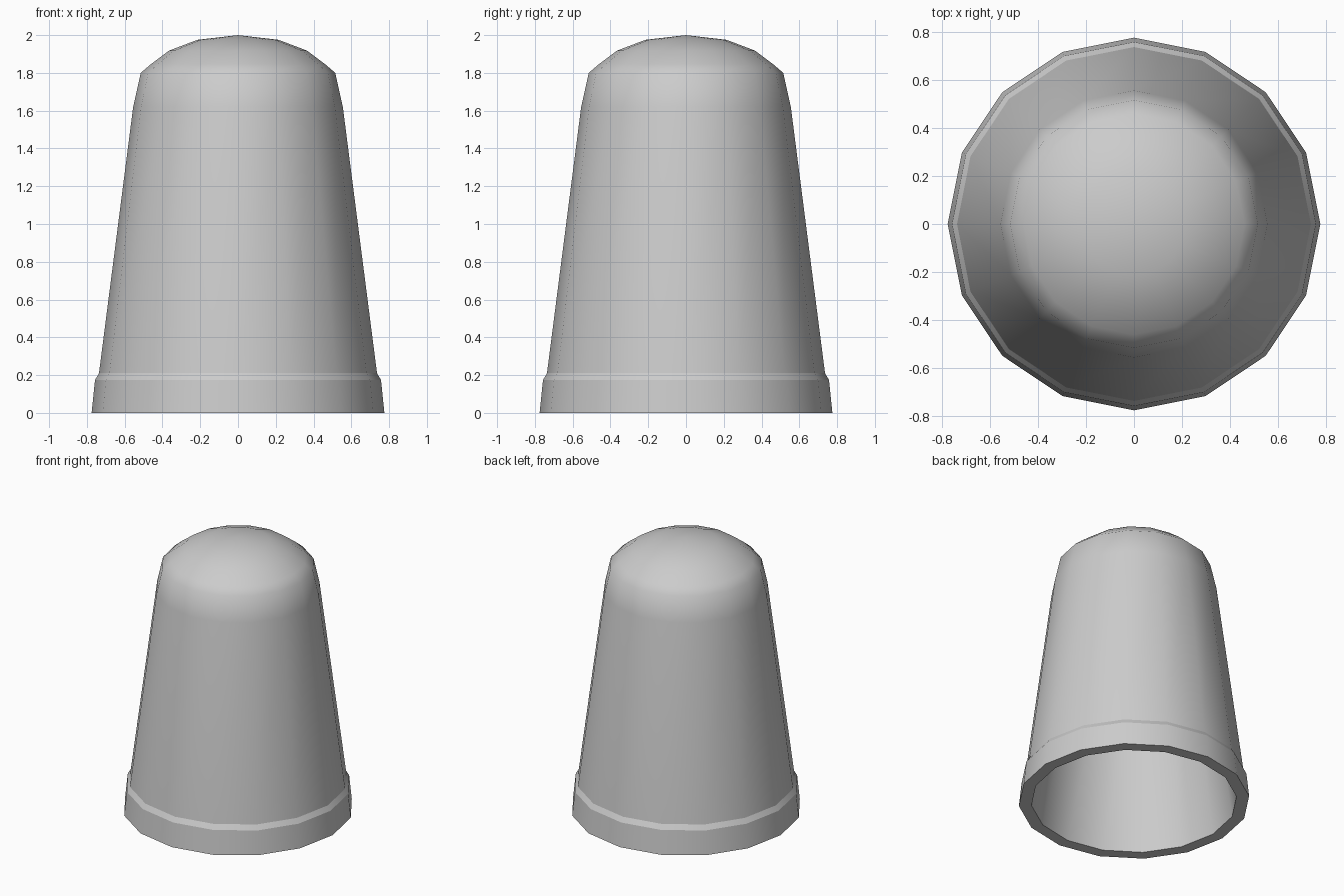
import bpy
import bmesh
import math

SIDES = 16
cube = bpy.data.objects.get("Cube")
if cube:
    bpy.data.objects.remove(cube, do_unlink=True)

# Single metal colour
metal = bpy.data.materials.new("grey metal")
metal.use_nodes = True
GREY = (0.6, 0.6, 0.6, 1)
metal.diffuse_color = GREY
metal.node_tree.nodes["Principled BSDF"].inputs["Base Color"].default_value = GREY

# Profile (radius, height, crease) from inner crown, down inside, round the rim and up
profile = [
    (0, 1.92, False), (0.2, 1.9, False), (0.34, 1.84, False), (0.44, 1.76, False),
    (0.475, 1.6, False), (0.69, 0, True),
    (0.775, 0, True), (0.757, 0.175, True), (0.736, 0.21, True),
    (0.555, 1.62, False), (0.515, 1.8, False), (0.46, 1.847, False),
    (0.365, 1.918, False), (0.215, 1.975, False), (0, 2, False),
]

# Lathe the profile into a closed shell
bm = bmesh.new()
rings = []
for radius, height, crease in profile:
    count = SIDES if radius else 1
    rings.append([bm.verts.new((radius * math.cos(math.tau * i / SIDES),
                                radius * math.sin(math.tau * i / SIDES), height))
                  for i in range(count)])

for low, high in zip(rings, rings[1:]):
    for i in range(SIDES):
        j = (i + 1) % SIDES
        if len(low) == 1:
            bm.faces.new((low[0], high[j], high[i]))
        elif len(high) == 1:
            bm.faces.new((low[i], low[j], high[0]))
        else:
            bm.faces.new((low[i], low[j], high[j], high[i]))

bmesh.ops.recalc_face_normals(bm, faces=bm.faces)
for face in bm.faces:
    face.smooth = True

# Keep the rim and the collar bevel crisp
for ring, (radius, height, crease) in zip(rings, profile):
    if crease:
        for i in range(SIDES):
            bm.edges.get((ring[i], ring[(i + 1) % SIDES])).smooth = False

mesh = bpy.data.meshes.new("thimble_shell")
bm.to_mesh(mesh)
bm.free()
mesh.materials.append(metal)
shell = bpy.data.objects.new("thimble_shell", mesh)
bpy.context.collection.objects.link(shell)
